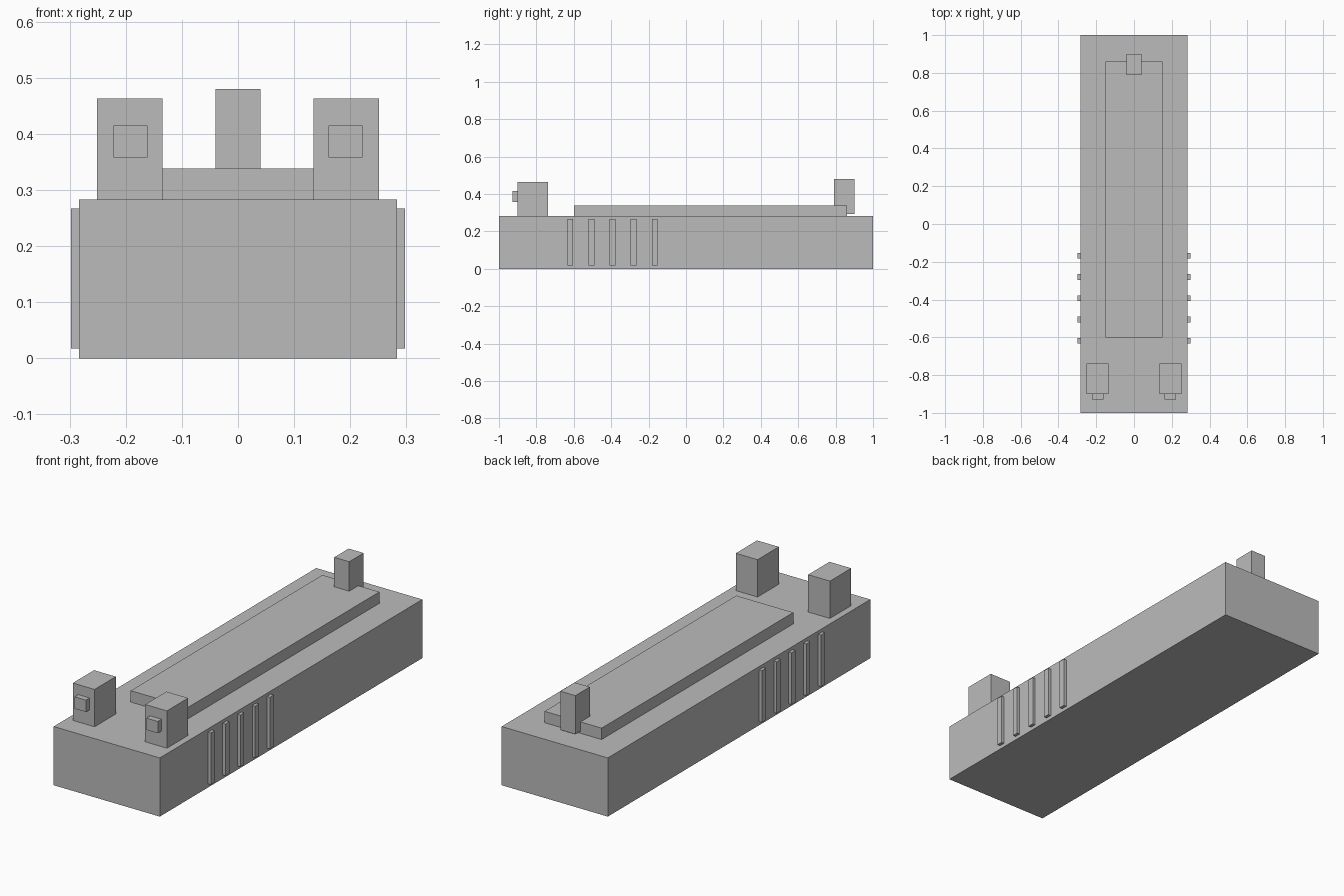
import bpy
from mathutils import Vector

cube = bpy.data.objects.get("Cube")
if cube:
    bpy.data.objects.remove(cube, do_unlink=True)

grey = bpy.data.materials.new("plain grey")
grey.use_nodes = True
colour = (0.5, 0.5, 0.5, 1)
grey.diffuse_color = colour
grey.node_tree.nodes["Principled BSDF"].inputs["Base Color"].default_value = colour


def box(name, low, high):
    """Flat-sided box between two opposite corners."""
    low, high = Vector(low), Vector(high)
    bpy.ops.mesh.primitive_cube_add(size=1, location=(low + high) / 2)
    obj = bpy.context.object
    obj.name = name
    obj.scale = high - low
    bpy.ops.object.transform_apply(location=False, rotation=False, scale=True)
    obj.data.materials.append(grey)
    return obj


HALF_WIDTH = 0.283
TOP = 0.283

# Long body, raised back plate and tail block
box("body", (-HALF_WIDTH, -1, 0), (HALF_WIDTH, 1, TOP))
box("back_plate", (-0.152, -0.6, TOP), (0.152, 0.86, 0.338))
box("tail_block", (-0.04, 0.79, 0.294), (0.04, 0.9, 0.48))

for side, s in (("left", 1), ("right", -1)):
    # Eye block with its pupil on the front
    box(f"{side}_eye", [min(s * 0.135, s * 0.251), -0.9, TOP],
        [max(s * 0.135, s * 0.251), -0.738, 0.463])
    box(f"{side}_pupil", [min(s * 0.161, s * 0.222), -0.928, 0.358],
        [max(s * 0.161, s * 0.222), -0.9, 0.415])
    # Row of upright ribs on the flank
    inner, outer = s * HALF_WIDTH, s * 0.298
    for i in range(5):
        y = -0.618 + i * 0.1125
        box(f"{side}_rib_{i + 1}", [min(inner, outer), y - 0.015, 0.018],
            [max(inner, outer), y + 0.015, 0.267])
